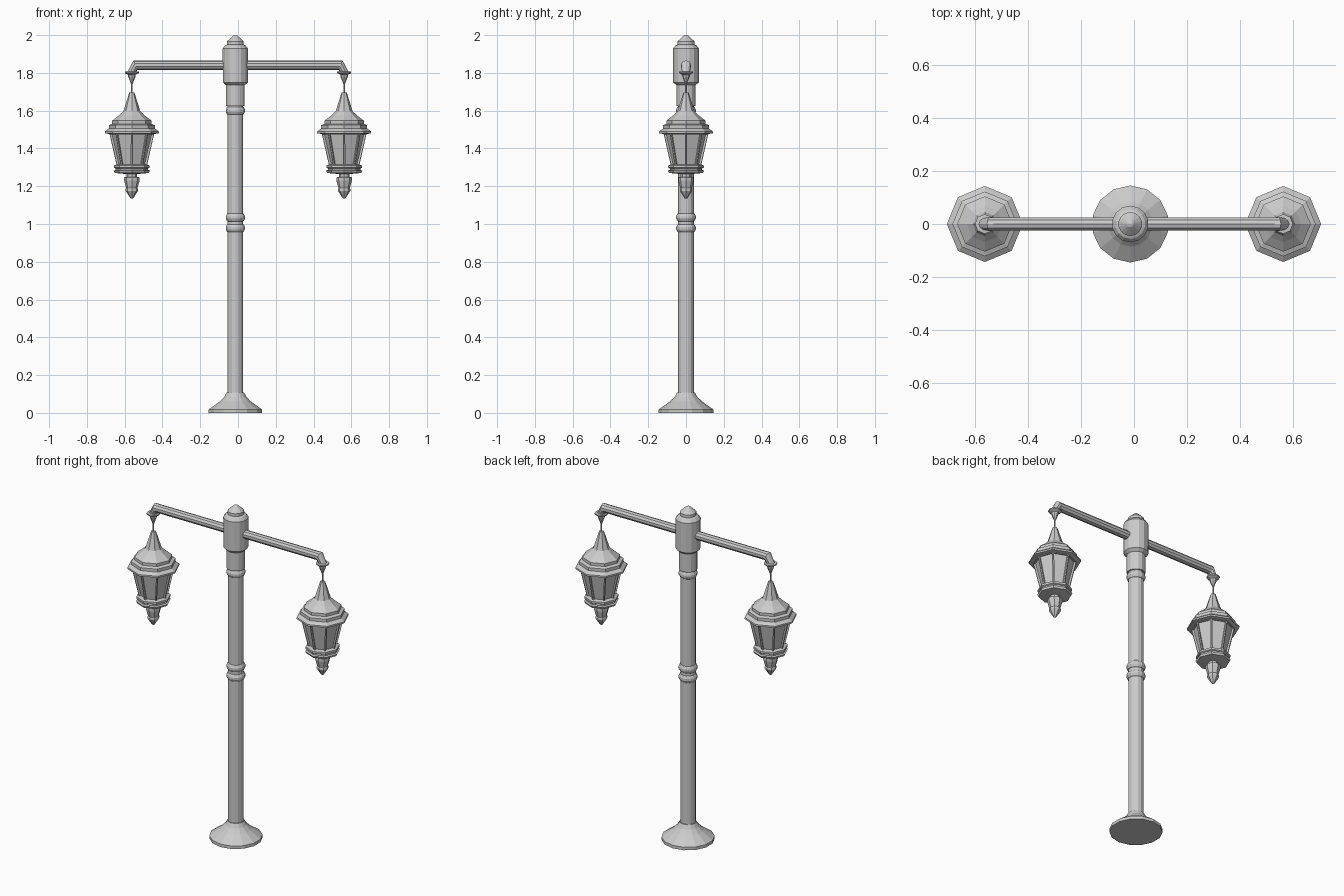
import bpy, bmesh, math

if "Cube" in bpy.data.objects:
    bpy.data.objects.remove(bpy.data.objects["Cube"])

POLE_X = -0.014
LAMP_X = 0.562


def loft(name, rings):
    """Skin a list of vertex rings and cap both ends."""
    bm = bmesh.new()
    loops = [[bm.verts.new(p) for p in ring] for ring in rings]
    n = len(loops[0])
    for a, b in zip(loops, loops[1:]):
        for i in range(n):
            j = (i + 1) % n
            bm.faces.new((a[i], a[j], b[j], b[i]))
    bm.faces.new(loops[0])
    bm.faces.new(loops[-1])
    bmesh.ops.recalc_face_normals(bm, faces=bm.faces)
    me = bpy.data.meshes.new(name)
    bm.to_mesh(me)
    bm.free()
    ob = bpy.data.objects.new(name, me)
    bpy.context.collection.objects.link(ob)
    return ob


def lathe(name, profile, n, x=0.0):
    """Turned part from (radius, z) pairs, one corner pointing to +y."""
    def ring(r, z):
        return [(x + r * math.sin(2 * math.pi * i / n), r * math.cos(2 * math.pi * i / n), z)
                for i in range(n)]
    return loft(name, [ring(r, z) for r, z in profile])


# Base, column and its rings
lathe("base", [(.145, 0), (.145, .018), (.085, .06), (.06, .085), (.047, .108), (.042, .108)], 14, POLE_X)
lathe("column", [(.042, .09), (.042, 1.64)], 14, POLE_X)
for k, z in enumerate((.978, 1.035, 1.6)):
    lathe(f"column_ring_{k}", [(.04, z - .022), (.046, z - .018), (.052, z - .006),
                               (.052, z + .006), (.046, z + .018), (.04, z + .022)], 14, POLE_X)

# Head and cap
lathe("head", [(.051, 1.625), (.051, 1.735), (.068, 1.75), (.069, 1.928), (.056, 1.945),
               (.045, 1.95), (.045, 1.967), (.012, 1.997), (.004, 2.0)], 14, POLE_X)

# Cross arm with drooping ends: x, z, radius, tilt of the ring
half = [(.565, 1.796, .014, 90), (.563, 1.803, .022, 80), (.543, 1.841, .027, 22), (.53, 1.841, .025, 0)]
path = [(-x, z, r, -t) for x, z, r, t in half] + [(x, z, r, t) for x, z, r, t in half[::-1]]
rings = []
for x, z, r, t in path:
    c, s = math.cos(math.radians(t)), math.sin(math.radians(t))
    rings.append([(x + r * math.cos(a) * s, r * math.sin(a), z + r * math.cos(a) * c)
                  for a in (2 * math.pi * i / 10 for i in range(10))])
loft("cross_arm", rings)

# Hanging lanterns
for side, x in (("left", -LAMP_X), ("right", LAMP_X)):
    lathe(f"hanger_{side}", [(.018, 1.808), (.037, 1.806), (.037, 1.799), (.02, 1.79), (.02, 1.782),
                             (.004, 1.74), (.004, 1.68)], 8, x)
    lathe(f"lantern_roof_{side}", [(.014, 1.695), (.045, 1.597), (.068, 1.575), (.104, 1.547),
                                   (.104, 1.53), (.122, 1.523), (.122, 1.505), (.143, 1.49),
                                   (.143, 1.48), (.115, 1.476)], 8, x)
    # Glazed body: each side face is inset and pushed in to leave a frame
    body = lathe(f"lantern_body_{side}", [(.078, 1.3), (.119, 1.48)], 8, x)
    bm = bmesh.new()
    bm.from_mesh(body.data)
    panes = [f for f in bm.faces if len(f.verts) == 4]
    bmesh.ops.inset_individual(bm, faces=panes, thickness=.009, depth=0)
    bmesh.ops.inset_individual(bm, faces=panes, thickness=.001, depth=-.011)
    bm.to_mesh(body.data)
    bm.free()
    lathe(f"lantern_floor_{side}", [(.08, 1.315), (.094, 1.31), (.094, 1.298), (.086, 1.294), (.086, 1.286),
                                    (.096, 1.282), (.09, 1.27), (.035, 1.265)], 8, x)
    lathe(f"lantern_finial_{side}", [(.028, 1.27), (.028, 1.25), (.041, 1.247), (.041, 1.23), (.03, 1.19),
                                     (.033, 1.185), (.033, 1.175), (.008, 1.137), (.003, 1.134)], 8, x)
